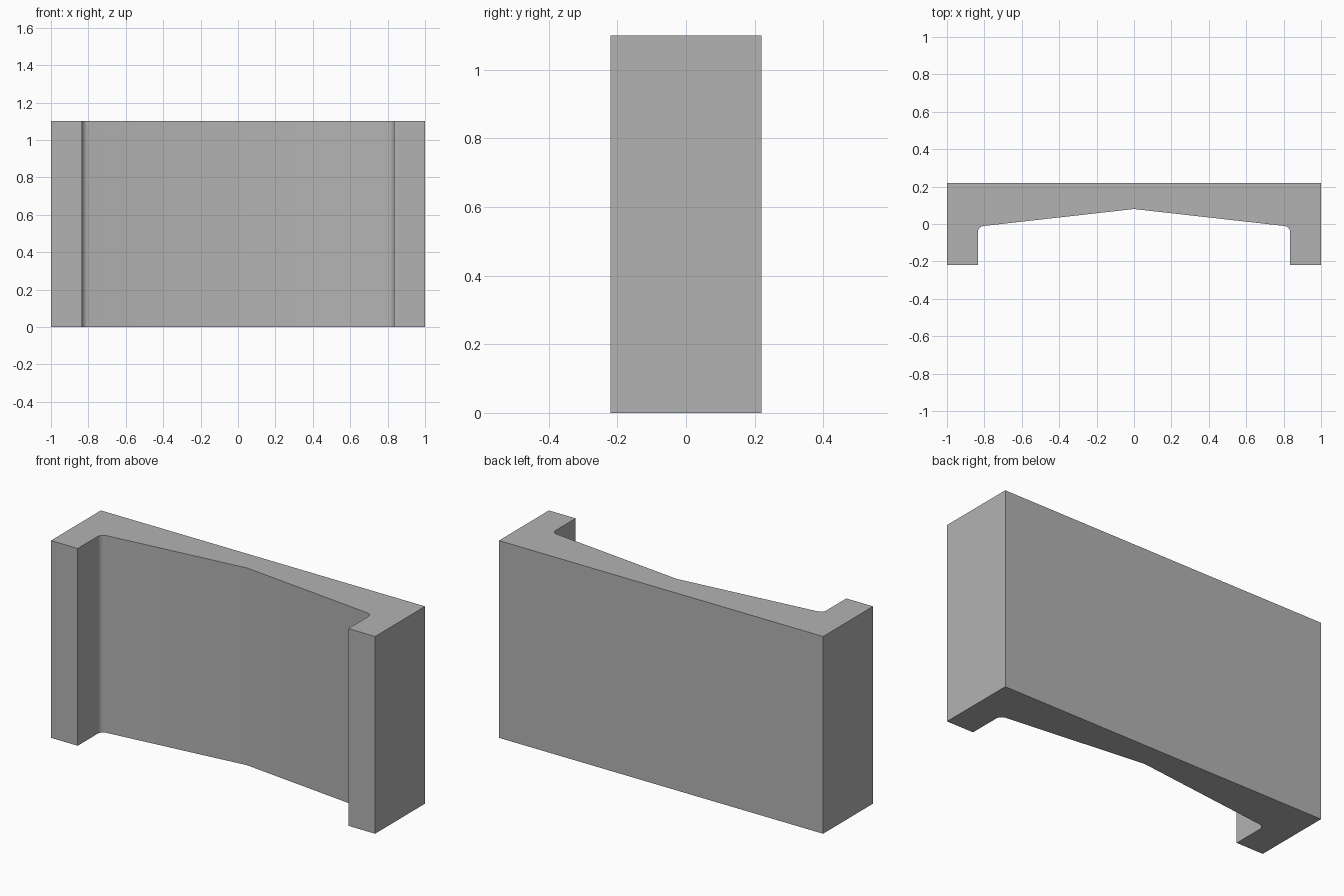
import bpy, bmesh, math
from mathutils import Vector

if "Cube" in bpy.data.objects:
    bpy.data.objects.remove(bpy.data.objects["Cube"])

HEIGHT, HALF_DEPTH = 1.10, 0.22
INNER_X, CORNER_Y, PEAK_Y = 0.835, -0.014, 0.08
RADIUS, STEPS = 0.035, 8


def fillet(corner, a, b, radius, steps):
    """Arc points rounding a corner between the directions towards a and b."""
    da, db = (a - corner).normalized(), (b - corner).normalized()
    half = da.angle(db) / 2
    centre = corner + (da + db).normalized() * radius / math.sin(half)
    start = corner + da * radius / math.tan(half) - centre
    end = corner + db * radius / math.tan(half) - centre
    sweep = start.angle(end)
    return [centre + (start * math.sin((1 - i / steps) * sweep)
                      + end * math.sin(i / steps * sweep)) / math.sin(sweep)
            for i in range(steps + 1)]


# Right half of the plan outline, from back corner round to the inner peak
peak = Vector((0, PEAK_Y))
leg_inner = Vector((INNER_X, -HALF_DEPTH))
right = [Vector((1, HALF_DEPTH)), Vector((1, -HALF_DEPTH)), leg_inner]
right += fillet(Vector((INNER_X, CORNER_Y)), leg_inner, peak, RADIUS, STEPS)
left = [Vector((-p.x, p.y)) for p in reversed(right)]
outline = right + [peak] + left

# Extrude the outline upwards
bm = bmesh.new()
base = bm.faces.new([bm.verts.new((p.x, p.y, 0)) for p in outline])
top = bmesh.ops.extrude_face_region(bm, geom=[base], use_keep_orig=True)["geom"]
bmesh.ops.translate(bm, vec=(0, 0, HEIGHT),
                    verts=[g for g in top if isinstance(g, bmesh.types.BMVert)])
bmesh.ops.recalc_face_normals(bm, faces=bm.faces)
mesh = bpy.data.meshes.new("channel_block")
bm.to_mesh(mesh)
bm.free()
block = bpy.data.objects.new("channel_block", mesh)
bpy.context.collection.objects.link(block)

# Plain grey finish, smooth only round the fillets
grey = bpy.data.materials.new("grey")
grey.diffuse_color = (0.45, 0.45, 0.45, 1)
grey.use_nodes = True
grey.node_tree.nodes["Principled BSDF"].inputs["Base Color"].default_value = grey.diffuse_color
mesh.materials.append(grey)
bpy.context.view_layer.objects.active = block
block.select_set(True)
bpy.ops.object.shade_smooth_by_angle(angle=math.radians(30))
